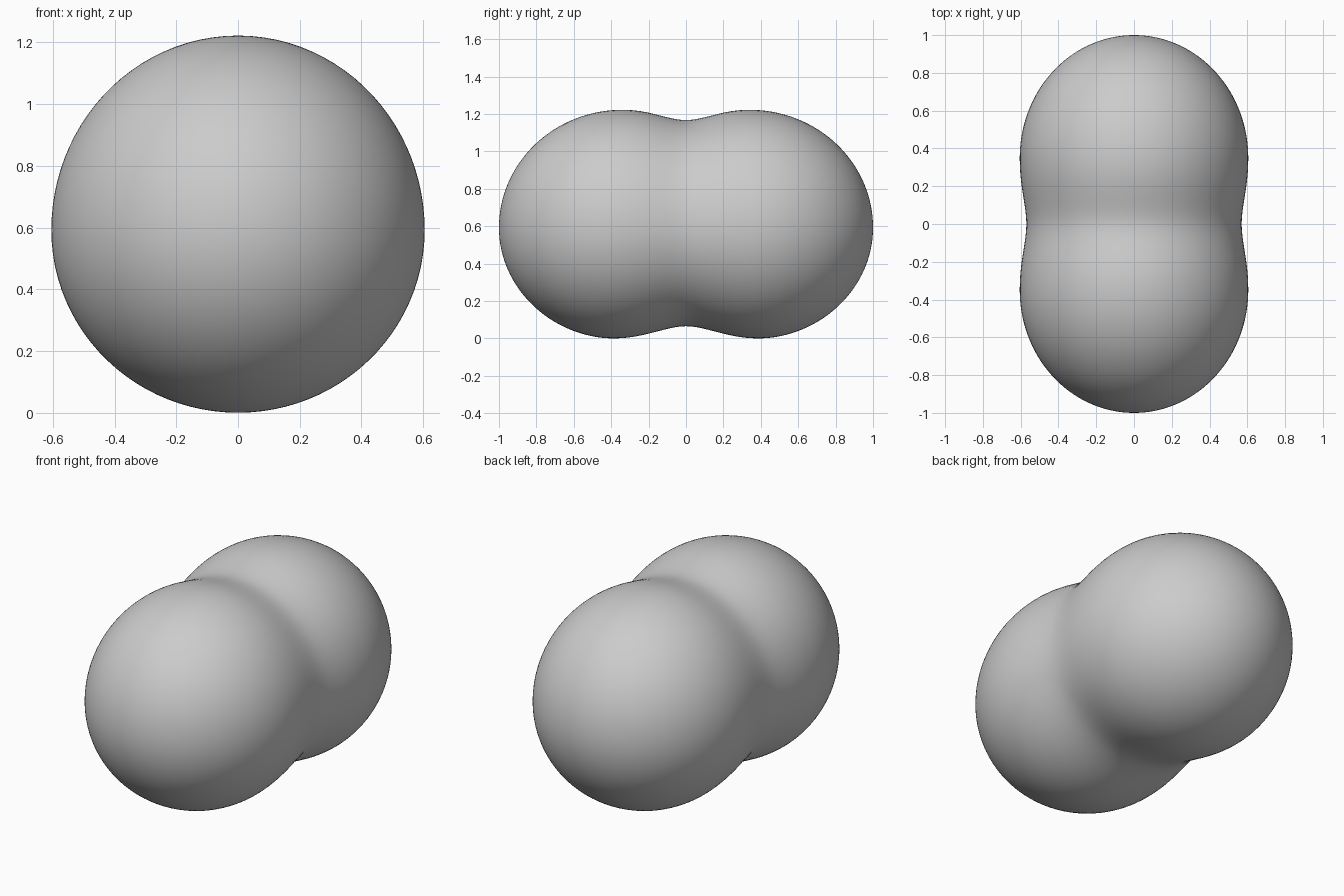
import bpy, bmesh
from math import sin, cos, pi, sqrt

if "Cube" in bpy.data.objects:
    bpy.data.objects.remove(bpy.data.objects["Cube"])

SIDES, RINGS = 96, 128
AXIS_Z = 0.592          # height of the long axis (along y)
HALF_W, UP, DOWN = 0.605, 0.63, 0.592


def radius(theta, y):
    """Distance from the long axis to the skin of the two-lobed body."""
    s, c = sin(theta), cos(theta)
    up, down = max(s, 0) ** 2, max(-s, 0) ** 2
    half_h = UP if s > 0 else DOWN
    full = 1 / sqrt((c / HALF_W) ** 2 + (s / half_h) ** 2)
    peak = 0.35 - 0.01 * up + 0.04 * down      # where the lobe is fattest
    dip = 0.035 + 0.02 * up + 0.03 * down      # depth of the waist
    a = abs(y)
    if a < peak:
        t = a / peak
        return full - dip * (1 - t) ** 2 * (1 + 2 * t - 1.5 * t * t)
    e = 2 - 0.08 * down
    t = (a - peak) / (1 - peak)
    return full * max(0, 1 - t ** e) ** 0.5


# Body: rings along y closed by a pole at each end
bm = bmesh.new()
rings = []
for i in range(1, RINGS):
    y = -cos(pi * i / RINGS)
    ring = []
    for j in range(SIDES):
        th = 2 * pi * j / SIDES
        r = radius(th, y)
        ring.append(bm.verts.new((r * cos(th), y, AXIS_Z + r * sin(th))))
    rings.append(ring)
front = bm.verts.new((0, -1, AXIS_Z))
back = bm.verts.new((0, 1, AXIS_Z))
for j in range(SIDES):
    k = (j + 1) % SIDES
    for a, b in zip(rings, rings[1:]):
        bm.faces.new((a[j], a[k], b[k], b[j]))
    bm.faces.new((front, rings[0][k], rings[0][j]))
    bm.faces.new((back, rings[-1][j], rings[-1][k]))
bmesh.ops.recalc_face_normals(bm, faces=bm.faces)
for f in bm.faces:
    f.smooth = True
mesh = bpy.data.meshes.new("two_lobed_body")
bm.to_mesh(mesh)
bm.free()
bpy.context.collection.objects.link(bpy.data.objects.new("two_lobed_body", mesh))
